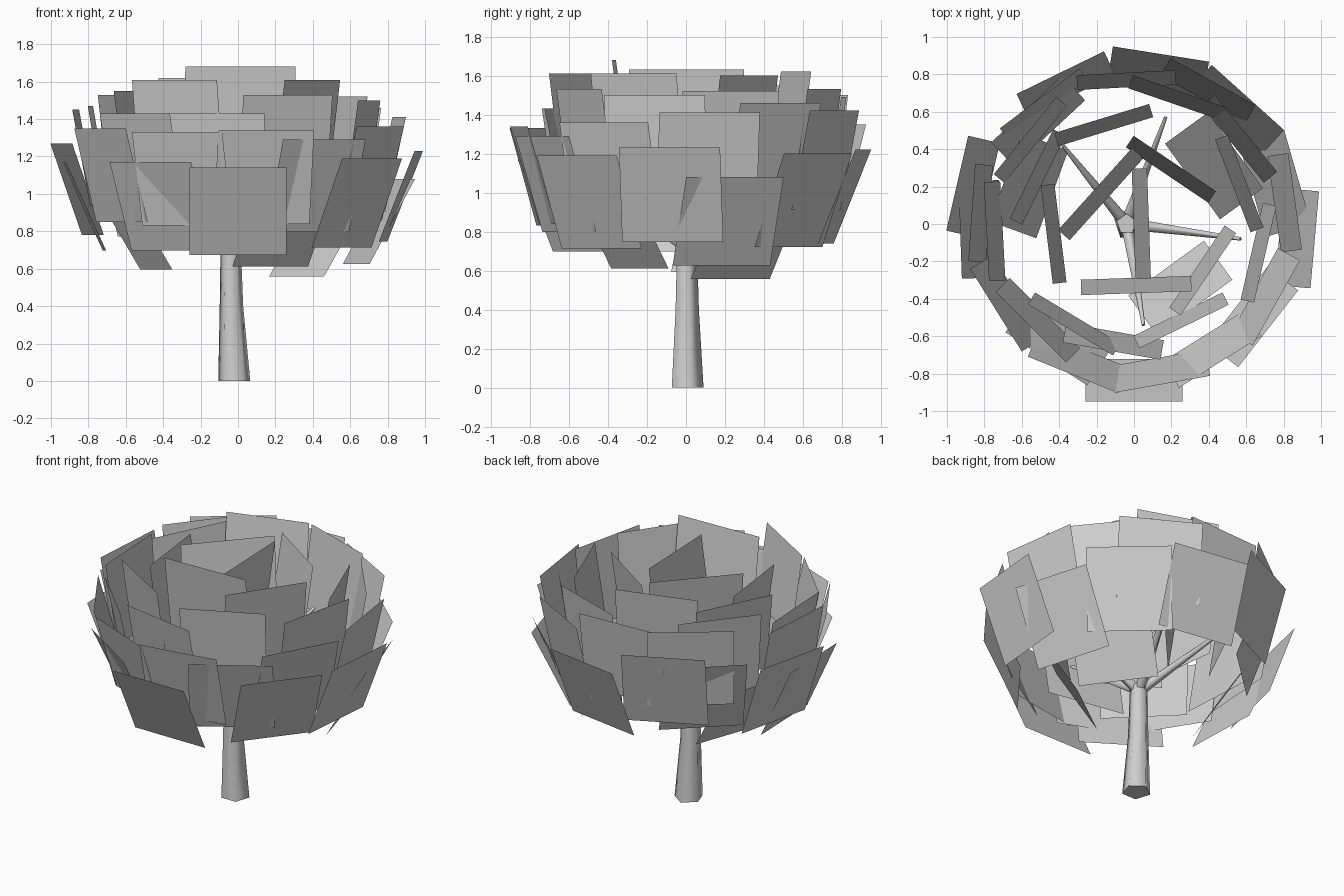
import bpy, bmesh, math
from mathutils import Vector

if "Cube" in bpy.data.objects:
    bpy.data.objects.remove(bpy.data.objects["Cube"], do_unlink=True)

# One plain grey for the whole tree
grey = bpy.data.materials.new("plain_grey")
grey.use_nodes = True
colour = (0.62, 0.62, 0.62, 1)
grey.diffuse_color = colour
grey.node_tree.nodes["Principled BSDF"].inputs["Base Color"].default_value = colour


def finish(name, bm):
    """Turn a bmesh into a named grey object."""
    mesh = bpy.data.meshes.new(name)
    bm.to_mesh(mesh)
    bm.free()
    mesh.materials.append(grey)
    obj = bpy.data.objects.new(name, mesh)
    bpy.context.collection.objects.link(obj)
    return obj


def tapered_limb(name, path, radii, sides=5):
    """Loft a smooth low-poly tube along a path with a radius at each point."""
    bm = bmesh.new()
    points = [Vector(p) for p in path]
    axis = (points[-1] - points[0]).normalized()
    turn = Vector((0, 0, 1)).rotation_difference(axis)
    rings = []
    for point, radius in zip(points, radii):
        ring = []
        for i in range(sides):
            angle = math.tau * i / sides + math.pi / 2
            offset = Vector((math.cos(angle), math.sin(angle), 0)) * radius
            if len(points) == 2:
                offset = turn @ offset
            ring.append(bm.verts.new(point + offset))
        rings.append(ring)
    for low, high in zip(rings, rings[1:]):
        for i in range(sides):
            j = (i + 1) % sides
            side = bm.faces.new((low[i], low[j], high[j], high[i]))
            side.smooth = True
    # Hard rims keep the flat end caps crisp
    for ring, order in ((rings[0], -1), (rings[-1], 1)):
        cap = bm.faces.new(ring[::order])
        for edge in cap.edges:
            edge.smooth = False
    return finish(name, bm)


def add_leaf(bm, degrees, top, radius, size):
    """Add a square leaf card that faces outward from the crown's axis.

    The top edge sits at the given height and distance from the axis, and
    cards lower in the crown lean further outward."""
    angle = math.radians(degrees)
    outward = Vector((math.cos(angle), math.sin(angle), 0))
    across = Vector((-outward.y, outward.x, 0)) * size / 2
    lean = math.radians(8 + 50 * max(0, 1.5 - top))
    down = -size * (outward * math.sin(lean) + Vector((0, 0, math.cos(lean))))
    edge = outward * radius + Vector((0, 0, top))
    corners = (edge - across + down, edge + across + down, edge + across, edge - across)
    bm.faces.new([bm.verts.new(corner) for corner in corners])


def leaf_layer(name, size, leaves):
    """Build one layer of leaves from direction, top height and radius."""
    bm = bmesh.new()
    for degrees, top, radius in leaves:
        add_leaf(bm, degrees, top, radius, size)
    finish(name, bm)


# Crown, from the hanging skirt up to the loose leaves in its heart
leaf_layer("lowest_leaves", 0.5, [
    (-54, 1.04, 0.55), (36, 0.97, 0.67), (160, 1.02, 0.73)])

leaf_layer("outer_leaves", 0.52, [
    (270, 1.14, 0.95), (237, 1.17, 0.86), (-38, 1.19, 0.91), (-5, 1.23, 0.97),
    (16, 1.08, 0.91), (48, 1.2, 0.91), (81, 1.22, 0.92), (116, 1.35, 0.9),
    (133, 1.26, 0.84), (167, 1.27, 0.97), (182, 1.17, 0.93)])

middle = [(248, 1.33), (280, 1.34), (302, 1.29), (-29, 1.36),
          (8, 1.41), (61, 1.42), (212, 1.35), (176, 1.45)]
leaf_layer("middle_leaves", 0.52, [(turn, top, 0.87) for turn, top in middle])

leaf_layer("upper_leaves", 0.53, [
    (225, 1.43, 0.78), (260, 1.43, 0.69), (296, 1.53, 0.61), (-13, 1.5, 0.72),
    (21, 1.52, 0.64), (39, 1.46, 0.77), (71, 1.53, 0.75), (93, 1.49, 0.81),
    (127, 1.5, 0.84), (141, 1.53, 0.75), (183, 1.47, 0.79)])

leaf_layer("top_leaves", 0.53, [
    (239, 1.61, 0.66), (-34, 1.61, 0.48), (107, 1.62, 0.59),
    (56, 1.6, 0.39), (154, 1.55, 0.61), (187, 1.56, 0.47)])

leaf_layer("heart_leaves", 0.59, [
    (272, 1.68, 0.37), (2, 1.63, 0.08), (138, 1.6, 0.28)])

# Trunk and the four thin branches that carry the crown
tapered_limb("trunk",
             [(-0.02, 0, 0), (-0.035, 0, 0.4), (-0.04, 0, 0.8)],
             [0.09, 0.066, 0.055])
tips = {"back_right": (-0.38, 0.42), "back_left": (0.17, 0.57),
        "left": (0.57, -0.08), "front": (0.05, -0.54)}
for side, (x, y) in tips.items():
    tapered_limb(side + "_branch", [(-0.04, 0, 0.72), (x, y, 1.1)], [0.035, 0.01])
